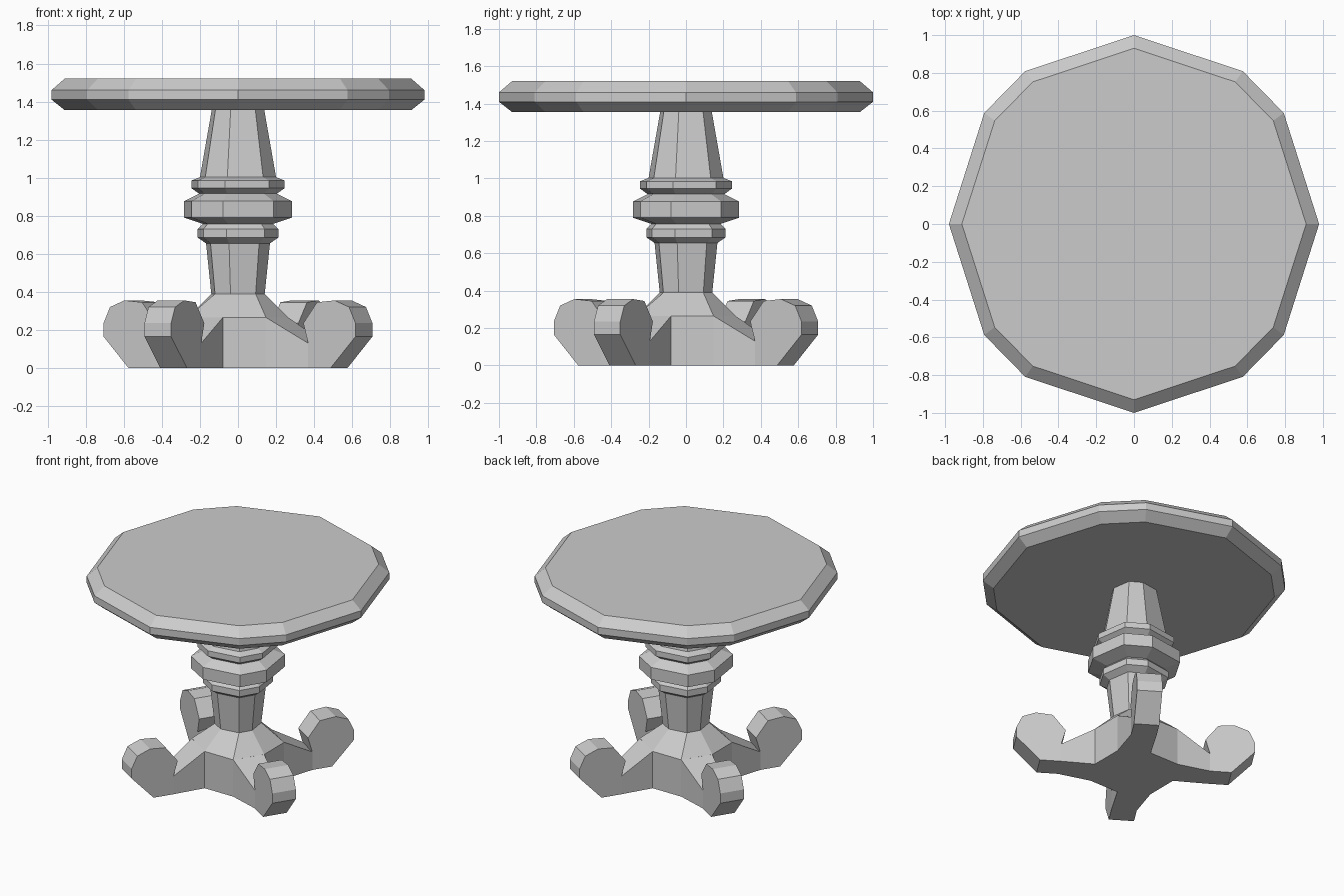
import bpy, bmesh, math

if "Cube" in bpy.data.objects:
    bpy.data.objects.remove(bpy.data.objects["Cube"])


def quad_turn(points):
    """Repeat a quarter outline four times around z."""
    out = []
    for k in range(4):
        c, s = [(1, 0), (0, 1), (-1, 0), (0, -1)][k]
        out += [(x * c - y * s, x * s + y * c) for x, y in points]
    return out


def finish(name, bm):
    bmesh.ops.recalc_face_normals(bm, faces=bm.faces)
    mesh = bpy.data.meshes.new(name)
    bm.to_mesh(mesh)
    bm.free()
    obj = bpy.data.objects.new(name, mesh)
    bpy.context.collection.objects.link(obj)
    return obj


def loft(name, rings):
    """Skin a stack of (outline, scale, z) rings and cap both ends."""
    bm = bmesh.new()
    loops = [[bm.verts.new((x * s, y * s, z)) for x, y in outline]
             for outline, s, z in rings]
    for a, b in zip(loops, loops[1:]):
        for i in range(len(a)):
            j = (i + 1) % len(a)
            bm.faces.new((a[i], a[j], b[j], b[i]))
    bm.faces.new(loops[0][::-1])
    bm.faces.new(loops[-1])
    return finish(name, bm)


# Table top: bevelled twelve-sided slab
slab = [(x * 0.98, y) for x, y in quad_turn(
    [(math.cos(math.radians(a)), math.sin(math.radians(a))) for a in (0, 36, 54)])]
loft("table_top", [(slab, 0.93, 1.355), (slab, 1, 1.41), (slab, 1, 1.46), (slab, 0.93, 1.52)])

# Turned column: uneven octagon following a profile
octagon = quad_turn([(-0.28, -1), (0.66, -0.86)])
profile = [(0.14, 0.385), (0.168, 0.655), (0.212, 0.685), (0.212, 0.73), (0.185, 0.757),
           (0.283, 0.79), (0.283, 0.877), (0.205, 0.916), (0.245, 0.945), (0.245, 0.985),
           (0.2, 1.003), (0.138, 1.356)]
loft("column", [(octagon, s, z) for s, z in profile])

# Base hub: flares from the column to a wide octagon
hub = quad_turn([(-0.08, -0.265), (0.147, -0.265)])
loft("base_hub", [(hub, 1, 0), (hub, 1, 0.265), (octagon, 0.14, 0.39)])

# Scroll legs: side profile (distance from centre, z), wider where it meets the hub
LEG = [(0.266, 0), (0.49, 0), (0.63, 0), (0.785, 0.165), (0.785, 0.235), (0.745, 0.32),
       (0.655, 0.355), (0.545, 0.345), (0.46, 0.235), (0.49, 0.13), (0.266, 0.265)]


def scroll_leg(name, angle):
    bm = bmesh.new()
    last = len(LEG) - 1
    c, s = math.cos(angle), math.sin(angle)
    sides = []
    for root_t, tip_t in ((-0.144, -0.083), (0.075, 0.083)):
        row = []
        for i, (r, z) in enumerate(LEG):
            t = root_t if i in (0, last) else tip_t
            row.append(bm.verts.new((r * c - t * s, r * s + t * c, z)))
        bm.faces.new((row[0], row[1], row[last - 1], row[last]))
        bm.faces.new(row[1:last])
        sides.append(row)
    a, b = sides
    for i in range(last):
        bm.faces.new((a[i], a[i + 1], b[i + 1], b[i]))
    return finish(name, bm)


for k in range(4):
    scroll_leg(f"scroll_leg_{k + 1}", math.radians(-32.5 + 90 * k))
